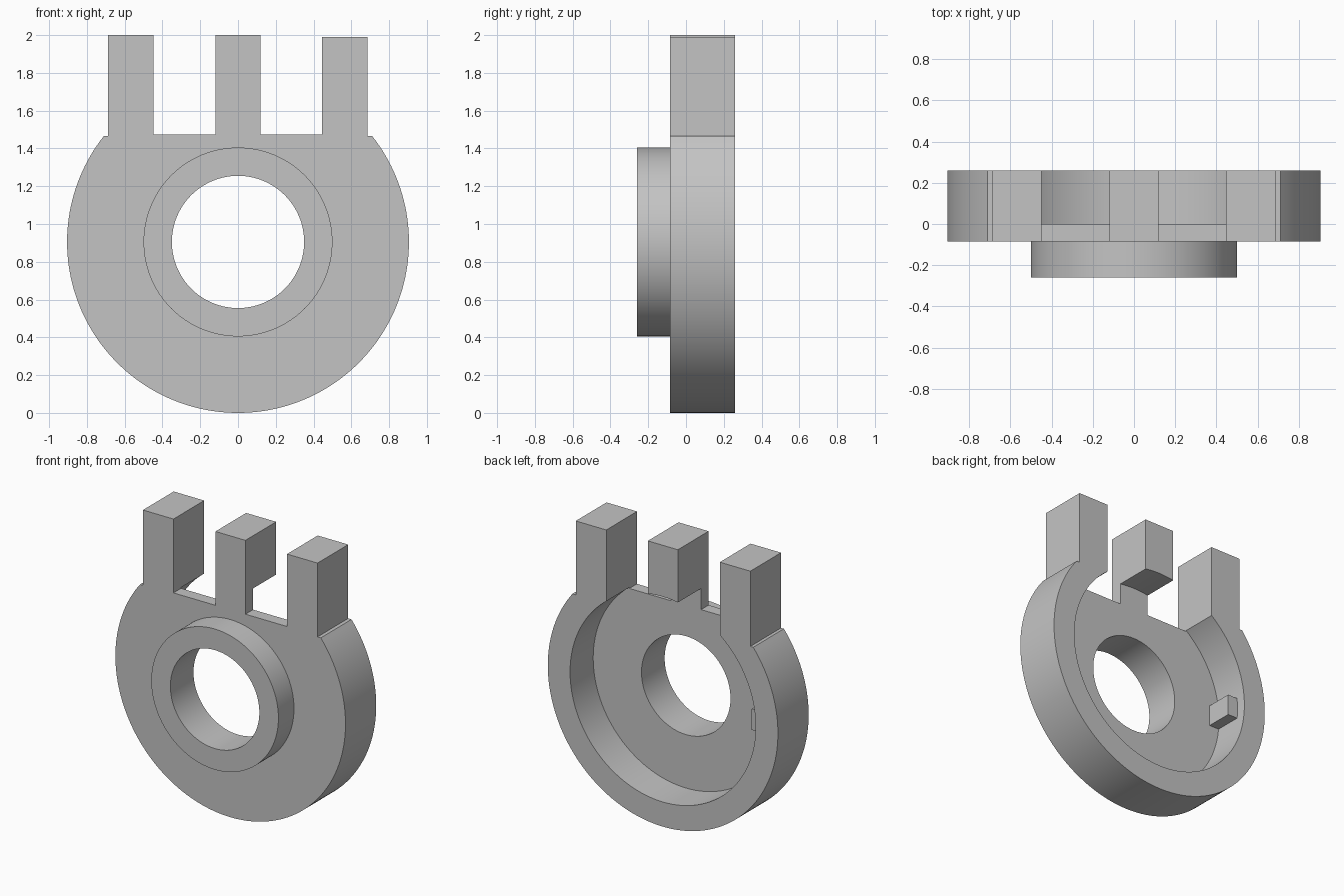
import bpy, bmesh, math
from mathutils import Matrix, Vector

if "Cube" in bpy.data.objects:
    bpy.data.objects.remove(bpy.data.objects["Cube"], do_unlink=True)

CENTRE = 0.905              # height of the disc axis, also its radius
BORE, COLLAR, RECESS = 0.35, 0.5, 0.73
FRONT, FLOOR, BACK = -0.085, 0.0, 0.26
SEGMENTS = 128

grey = bpy.data.materials.new("plain grey")
grey.use_nodes = True
colour = (0.55, 0.55, 0.55, 1)
grey.diffuse_color = colour
grey.node_tree.nodes["Principled BSDF"].inputs["Base Color"].default_value = colour


def finish(name, bm):
    bmesh.ops.recalc_face_normals(bm, faces=bm.faces)
    mesh = bpy.data.meshes.new(name)
    bm.to_mesh(mesh)
    bm.free()
    mesh.materials.append(grey)
    obj = bpy.data.objects.new(name, mesh)
    bpy.context.collection.objects.link(obj)
    return obj


def extrude_outline(name, points, y0, y1):
    """Prism along y from an outline of (x, z) points."""
    bm = bmesh.new()
    face = bm.faces.new([bm.verts.new((x, y0, z)) for x, z in points])
    new = bmesh.ops.extrude_face_region(bm, geom=[face])["geom"]
    verts = [v for v in new if isinstance(v, bmesh.types.BMVert)]
    bmesh.ops.translate(bm, verts=verts, vec=(0, y1 - y0, 0))
    return finish(name, bm)


def circle(radius, start=0.0, sweep=math.tau, count=SEGMENTS):
    return [(radius * math.cos(start + sweep * i / count),
             CENTRE + radius * math.sin(start + sweep * i / count))
            for i in range(count + (sweep < math.tau))]


def cut(obj, radius, y0, y1):
    """Bore a round hole along y."""
    cutter = extrude_outline("cutter", circle(radius), y0, y1)
    cutter.hide_render = True
    mod = obj.modifiers.new("hole", 'BOOLEAN')
    mod.operation, mod.solver, mod.object = 'DIFFERENCE', 'EXACT', cutter
    bpy.context.view_layer.objects.active = obj
    bpy.ops.object.modifier_apply(modifier=mod.name)
    bpy.data.objects.remove(cutter, do_unlink=True)


# Disc with a trimmed top and three upright prongs, as one outline
shoulder, gap = 1.465, 1.475
angle = math.asin((shoulder - CENTRE) / CENTRE)
outline = circle(CENTRE, math.pi - angle, math.pi + 2 * angle)
prongs = [(0.685, 0.445, 1.99), (0.118, -0.118, 2.0), (-0.448, -0.688, 2.0)]
for i, (right, left, top) in enumerate(prongs):
    outline += [(right, shoulder if i == 0 else gap), (right, top),
                (left, top), (left, shoulder if i == 2 else gap)]
body = extrude_outline("pronged_disc", outline, FRONT, BACK)
cut(body, RECESS, FLOOR, BACK + 0.2)
cut(body, BORE, -0.5, 0.5)

# Raised front collar around the bore
collar = extrude_outline("front_collar", circle(COLLAR), -BACK, FRONT)
cut(collar, BORE, -0.5, 0.5)

# Small key on the recess wall
key = extrude_outline("recess_key", [(-0.65, 0.835), (-0.65, 0.985),
                                     (-0.74, 0.985), (-0.74, 0.835)], FLOOR, 0.19)

# Smooth round walls with crisp edges
bpy.ops.object.select_all(action='DESELECT')
for obj in (body, collar, key):
    obj.select_set(True)
bpy.context.view_layer.objects.active = body
bpy.ops.object.shade_smooth_by_angle(angle=math.radians(30))
